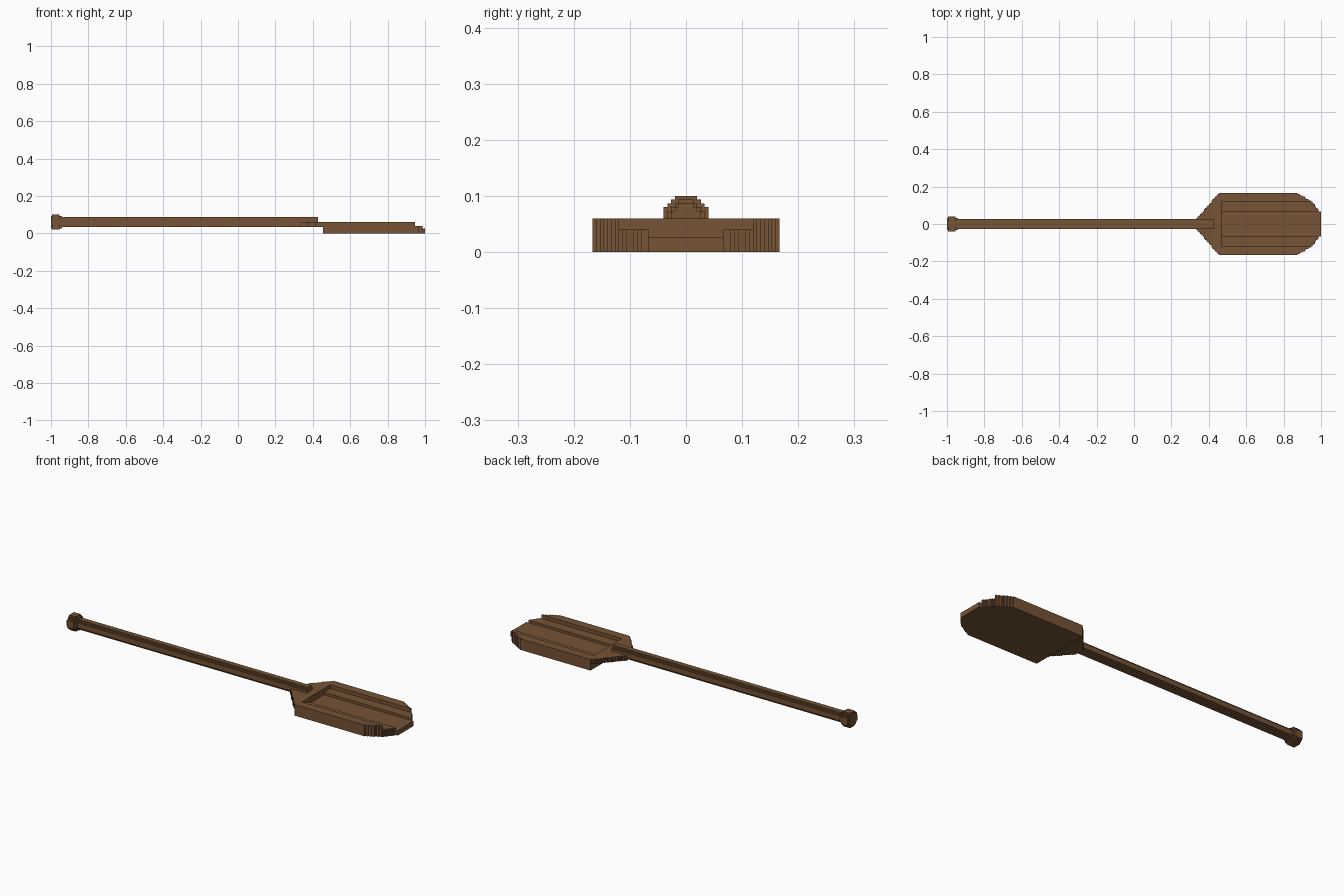
import bpy, bmesh

V = 1 / 150          # size of one block step
AXIS_Z = 9           # height of the shaft axis, in steps

if "Cube" in bpy.data.objects:
    bpy.data.objects.remove(bpy.data.objects["Cube"], do_unlink=True)

wood = bpy.data.materials.new("brown_wood")
wood.use_nodes = True
BROWN = (0.18, 0.087, 0.036, 1)
wood.diffuse_color = BROWN
wood.node_tree.nodes["Principled BSDF"].inputs["Base Color"].default_value = BROWN


def prism(name, outline, offset):
    """Extrude a closed outline (3D points in steps) along an offset."""
    bm = bmesh.new()
    face = bm.faces.new([bm.verts.new([c * V for c in p]) for p in outline])
    ext = bmesh.ops.extrude_face_region(bm, geom=[face])
    moved = [g for g in ext["geom"] if isinstance(g, bmesh.types.BMVert)]
    bmesh.ops.translate(bm, verts=moved, vec=[c * V for c in offset])
    bmesh.ops.recalc_face_normals(bm, faces=bm.faces)
    mesh = bpy.data.meshes.new(name)
    bm.to_mesh(mesh)
    bm.free()
    mesh.materials.append(wood)
    obj = bpy.data.objects.new(name, mesh)
    bpy.context.collection.objects.link(obj)
    return obj


def half_width(x, stations):
    """Whole-step half width at x, interpolated between stations."""
    for (x0, w0), (x1, w1) in zip(stations, stations[1:]):
        if x0 <= x <= x1:
            return round(w0 + (w1 - w0) * (x - x0) / (x1 - x0))


def stepped_plate(name, stations, z0, z1):
    """Plate with a staircase outline mirrored across y."""
    start, end = stations[0][0], stations[-1][0]
    side = []
    for x in range(start, end):
        w = half_width(x + 0.5, stations)
        if side and side[-1][1] == w:
            side[-1] = (x + 1, w)
        else:
            side += [(x, w), (x + 1, w)]
    outline = side + [(x, -w) for x, w in reversed(side)]
    return prism(name, [(x, y, z0) for x, y in outline], (0, 0, z1 - z0))


def stepped_rod(name, radius, x0, x1):
    """Rod along x with a staircase-round section."""
    a, b = radius, radius // 2
    quarter = [(a, b)]
    while a > radius // 2:
        a -= 1
        quarter.append((a, b))
        b += 1
        quarter.append((a, b))
    # the last riser ends on the top flat
    section = []
    for _ in range(4):
        section += quarter
        quarter = [(-q, p) for p, q in quarter]
    return prism(name, [(x0, p, AXIS_Z + q) for p, q in section], (x1 - x0, 0, 0))


# Blade with a two-level trough open at the tip
blade = stepped_plate("blade", [(68, 25), (130, 25), (143, 18), (148, 11), (150, 9)], 0, 9)
right_half = [(10.04, 4), (10.04, 6), (18.04, 6), (18.04, 12)]
section = right_half + [(-y, z) for y, z in reversed(right_half)]
cutter = prism("trough_cutter", [(70, y, z) for y, z in section], (90, 0, 0))
cutter.hide_render = True
cut = blade.modifiers.new("trough", "BOOLEAN")
cut.operation, cut.solver, cut.object = "DIFFERENCE", "EXACT", cutter
bpy.context.view_layer.objects.active = blade
bpy.ops.object.modifier_apply(modifier=cut.name)
bpy.data.objects.remove(cutter, do_unlink=True)

# Flared neck joining shaft and blade
stepped_plate("neck", [(50, 4), (68, 25)], 5, 9)

# Shaft and stepped end knob
stepped_rod("shaft", 4, -142, 64)
for name, radius, x0, x1 in (("knob_end", 5, -150, -149),
                             ("knob_middle", 6, -149, -143),
                             ("knob_collar", 5, -143, -141)):
    stepped_rod(name, radius, x0, x1)
